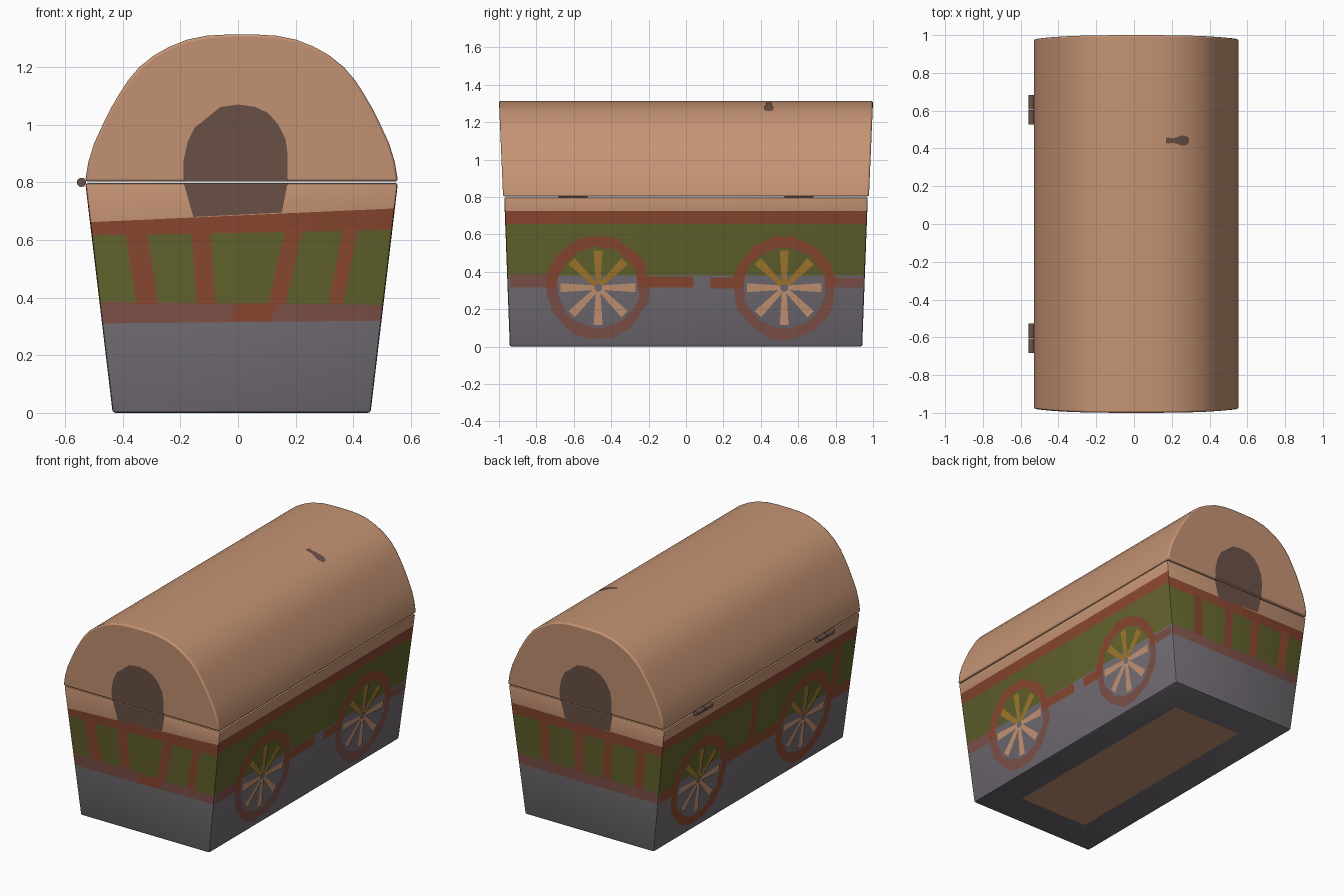
import bpy, bmesh, math, random
from mathutils import Vector

if "Cube" in bpy.data.objects:
    bpy.data.objects.remove(bpy.data.objects["Cube"])

random.seed(4)
CX = 0.0125          # the chest body sits slightly right of the hinges


def material(name, rgb):
    m = bpy.data.materials.new(name)
    m.diffuse_color = (*rgb, 1)
    m.use_nodes = True
    m.node_tree.nodes["Principled BSDF"].inputs["Base Color"].default_value = m.diffuse_color
    return m


TAN = material("tan wood", (0.56, 0.295, 0.175))
GREY = material("slate grey", (0.172, 0.157, 0.178))
RED = material("brick red", (0.255, 0.063, 0.03))
DULL = material("dusty red", (0.21, 0.083, 0.067))
OLIVE = material("olive green", (0.125, 0.125, 0.027))
MUSTARD = material("mustard", (0.36, 0.19, 0.025))
DARK = material("dark brown", (0.148, 0.084, 0.064))


def finish(name, bm, mats):
    me = bpy.data.meshes.new(name)
    bm.to_mesh(me)
    bm.free()
    ob = bpy.data.objects.new(name, me)
    bpy.context.collection.objects.link(ob)
    for m in mats:
        me.materials.append(m)
    return ob


def smooth(ob):
    bpy.ops.object.select_all(action='DESELECT')
    ob.select_set(True)
    bpy.context.view_layer.objects.active = ob
    bpy.ops.object.shade_smooth_by_angle(angle=math.radians(35))


# Surface positions on the sloping walls: s is the side (+1 or -1)
def on_side(s, y, z, off=0.003):
    return Vector((CX + s * (0.4475 + 0.119 * z + off), y, z))


def on_end(s, x, z, off=0.003):
    base = 0.94 + 0.04 * z if z < 0.8 else 0.978 + 0.043 * (z - 0.8)
    return Vector((x, s * (base + off), z))


def add_face(bm, pts, outward, index=0):
    f = bm.faces.new([bm.verts.new(p) for p in pts])
    f.normal_update()
    if f.normal.dot(Vector(outward)) < 0:
        f.normal_flip()
    f.material_index = index


# Chest body: tapered box, rounded edges, walls cut into painted bands
bm = bmesh.new()
bmesh.ops.create_cube(bm, size=2)
for v in bm.verts:
    s = 0.5425 if v.co.z > 0 else 0.4475
    d = 0.972 if v.co.z > 0 else 0.942
    v.co = Vector((CX + v.co.x * s, v.co.y * d, 0.798 if v.co.z > 0 else 0))
bmesh.ops.bevel(bm, geom=bm.edges[:], offset=0.01, segments=2, profile=0.5, affect='EDGES')
bm.normal_update()


def wall_of(f):
    n = f.normal
    if abs(n.z) > max(abs(n.x), abs(n.y)):
        return "top" if n.z > 0 else "bottom"
    if abs(n.x) > abs(n.y):
        return "side"
    return "front" if n.y < 0 else "back"


# wall -> cut heights with slope along x, and the colours between the cuts
BANDS = {
    "front": ([(0.315, 0.01), (0.38, -0.01), (0.625, 0.018), (0.685, 0.045)], [1, 3, 4, 2, 0]),
    "back": ([(0.315, 0), (0.38, 0), (0.625, 0), (0.69, 0)], [1, 3, 4, 2, 0]),
    "side": ([(0.38, 0), (0.655, 0), (0.725, 0)], [1, 4, 2, 0]),
}
for wall, (cuts, colours) in BANDS.items():
    for z, slope in cuts:
        faces = [f for f in bm.faces if wall_of(f) == wall]
        geom = faces + list({e for f in faces for e in f.edges}) + list({v for f in faces for v in f.verts})
        bmesh.ops.bisect_plane(bm, geom=geom, plane_co=(0, 0, z), plane_no=(-slope, 0, 1))
        bm.normal_update()
for f in bm.faces:
    wall, c = wall_of(f), f.calc_center_median()
    if wall in BANDS:
        cuts, colours = BANDS[wall]
        f.material_index = colours[sum(c.z > z + k * c.x for z, k in cuts)]
    else:
        f.material_index = 1 if wall == "bottom" else 0
smooth(finish("chest_body", bm, [TAN, GREY, RED, DULL, OLIVE]))

# Barrel lid: half profile mirrored, ends leaning out slightly
HALF = [(0.543, 0.803), (0.532, 0.87), (0.512, 0.935), (0.482, 1.0), (0.455, 1.055), (0.425, 1.106),
        (0.395, 1.153), (0.355, 1.2), (0.305, 1.24), (0.25, 1.271), (0.19, 1.295), (0.12, 1.309), (0.05, 1.313)]
profile = HALF + [(-x, z) for x, z in reversed(HALF)]
bm = bmesh.new()
front, back = [[bm.verts.new(on_end(s, CX + x, z, 0)) for x, z in profile] for s in (-1, 1)]
bm.faces.new(front)
bm.faces.new(back[::-1])
n = len(profile)
for i in range(n):
    j = (i + 1) % n
    bm.faces.new((front[i], back[i], back[j], front[j]))
bmesh.ops.recalc_face_normals(bm, faces=bm.faces[:])
lid = finish("barrel_lid", bm, [TAN])
bev = lid.modifiers.new("rounded edges", 'BEVEL')
bev.width, bev.segments, bev.limit_method, bev.angle_limit = 0.009, 2, 'ANGLE', math.radians(35)
smooth(lid)

# Painted doorways on both ends, one piece on the lid and one on the body
DOOR = [(-0.188, 0.803), (0.172, 0.803), (0.172, 0.9), (0.165, 0.95), (0.14, 1.0), (0.105, 1.04), (0.06, 1.062),
        (0, 1.07), (-0.06, 1.062), (-0.1, 1.03), (-0.15, 0.99), (-0.175, 0.94), (-0.19, 0.87)]
STEP = [(-0.155, 0.68), (0.152, 0.695), (0.172, 0.797), (-0.188, 0.797)]
for s, name in ((-1, "front"), (1, "back")):
    bm = bmesh.new()
    for shape in (DOOR, STEP):
        add_face(bm, [on_end(s, -s * x, z, 0.004) for x, z in shape], (0, s, 0))
    finish(name + "_doorway", bm, [DARK])

# Painted posts on both ends: (top x, bottom x, width)
POSTS = {-1: [(-0.355, -0.315, 0.075), (-0.13, -0.11, 0.065), (0.195, 0.135, 0.06), (0.39, 0.34, 0.05)],
         1: [(0.31, 0.3, 0.06), (0.07, 0.07, 0.06), (-0.14, -0.12, 0.06), (-0.37, -0.34, 0.06)]}
for s, name in ((-1, "front"), (1, "back")):
    bm = bmesh.new()
    for top, bottom, w in POSTS[s]:
        add_face(bm, [on_end(s, top - w / 2, 0.64), on_end(s, top + w / 2, 0.64),
                      on_end(s, bottom + w / 2, 0.378), on_end(s, bottom - w / 2, 0.378)], (0, s, 0))
    if s < 0:   # brighter patch in the lower rail
        add_face(bm, [on_end(s, x, z) for x, z in ((-0.03, 0.315), (0.11, 0.32), (0.15, 0.38), (-0.01, 0.38))], (0, s, 0))
    finish(name + "_posts", bm, [RED])


# Painted wheels: a wobbly rim and eight spokes
def wheel(name, s, cy, cz, rim_low):
    bm = bmesh.new()
    steps, out = 40, (s, 0, 0)
    radii = [(0.275 + random.uniform(-0.008, 0.008), 0.217 + random.uniform(-0.008, 0.008)) for _ in range(steps)]

    def at(r, a, off=0.003):
        return on_side(s, cy + r * math.cos(a), cz + r * math.sin(a), off)
    for i in range(steps):
        j = (i + 1) % steps
        a, b = math.tau * i / steps, math.tau * (i + 1) / steps
        add_face(bm, [at(radii[i][0], a), at(radii[j][0], b), at(radii[j][1], b), at(radii[i][1], a)],
                 out, 0 if math.sin((a + b) / 2) > 0 else 1)
    for k in range(8):
        a = math.tau * k / 8
        pts = [(0.02, -0.012), (0.2, -0.024), (0.2, 0.024), (0.02, 0.012)]
        add_face(bm, [on_side(s, cy + u * math.cos(a) - v * math.sin(a),
                              cz + u * math.sin(a) + v * math.cos(a), 0.005) for u, v in pts],
                 out, 2 if k in (1, 2, 3) else 3)
    finish(name, bm, [RED, rim_low, MUSTARD, TAN])


wheel("right_front_wheel", 1, -0.47, 0.315, DULL)
wheel("right_back_wheel", 1, 0.525, 0.315, DULL)
wheel("left_front_wheel", -1, -0.49, 0.315, RED)
wheel("left_back_wheel", -1, 0.55, 0.315, RED)


# Painted rails and posts on the long sides: (y0, y1, z0, z1)
def side_paint(name, s, boxes, mat):
    bm = bmesh.new()
    for y0, y1, z0, z1 in boxes:
        add_face(bm, [on_side(s, y, z, 0.002) for y, z in ((y0, z0), (y1, z0), (y1, z1), (y0, z1))], (s, 0, 0))
    finish(name, bm, [mat])


side_paint("right_rail", 1, [(-0.21, 0.04, 0.315, 0.375), (0.13, 0.26, 0.31, 0.37)], RED)
side_paint("right_rail_ends", 1, [(-0.94, -0.73, 0.315, 0.385), (0.8, 0.945, 0.315, 0.37)], DULL)
side_paint("left_rail", -1, [(-0.94, -0.75, 0.315, 0.385), (-0.23, 0.29, 0.315, 0.385), (0.81, 0.94, 0.315, 0.385)], RED)
side_paint("left_posts", -1, [(0.01, 0.07, 0.38, 0.66), (-0.81, -0.75, 0.38, 0.66)], RED)

# Tan panel under the base
bm = bmesh.new()
add_face(bm, [(-0.22, -0.72, -0.002), (0.27, -0.72, -0.002), (0.27, 0.71, -0.002), (-0.22, 0.71, -0.002)], (0, 0, -1))
finish("base_panel", bm, [TAN])


# Small dark mark on top of the lid, following its curve
def lid_z(x):
    for (xa, za), (xb, zb) in zip(HALF, HALF[1:]):
        if xb <= x - CX <= xa:
            return zb + (za - zb) * (x - CX - xb) / (xa - xb)
    return 1.313


bm = bmesh.new()
MARK = [(0.17, 0.015), (0.215, 0.014), (0.25, 0.026), (0.275, 0.025), (0.292, 0.012)]
for (xa, wa), (xb, wb) in zip(MARK, MARK[1:]):
    za, zb = lid_z(xa) + 0.004, lid_z(xb) + 0.004
    add_face(bm, [(xa, 0.442 - wa, za), (xb, 0.442 - wb, zb), (xb, 0.442 + wb, zb), (xa, 0.442 + wa, za)], (0, 0, 1))
finish("lid_mark", bm, [DARK])

# Two-knuckle hinges along the left seam
for label, y in (("front", -0.605), ("back", 0.605)):
    for k in (-1, 1):
        bpy.ops.mesh.primitive_cylinder_add(vertices=16, radius=0.016, depth=0.076,
                                            location=(-0.543, y + k * 0.0395, 0.8), rotation=(math.pi / 2, 0, 0))
        ob = bpy.context.object
        ob.name = f"{label}_hinge_knuckle_{'a' if k < 0 else 'b'}"
        ob.data.materials.append(DARK)
        smooth(ob)
